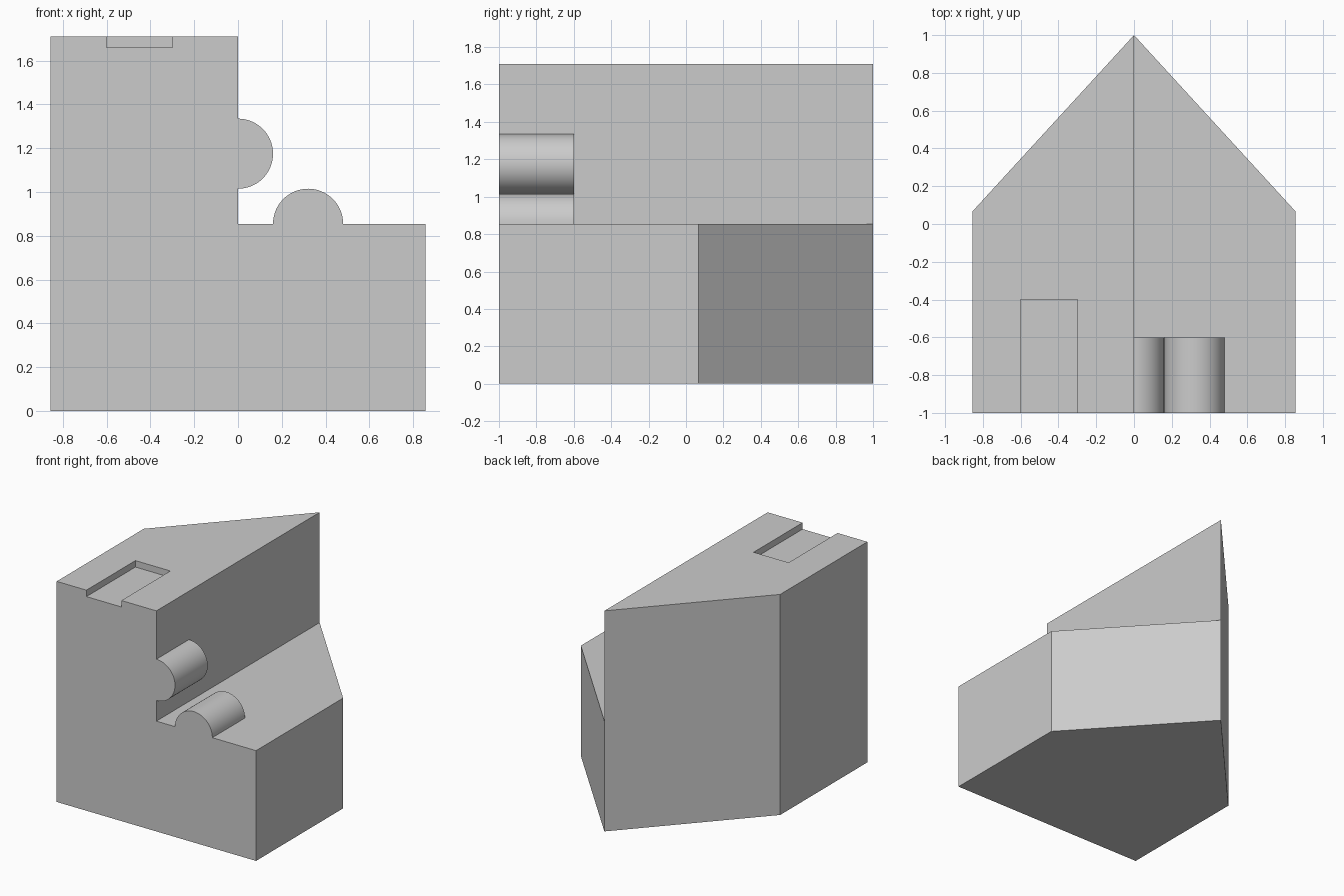
import bpy
import bmesh
import math

cube = bpy.data.objects.get("Cube")
if cube:
    bpy.data.objects.remove(cube, do_unlink=True)

# Main sizes
HALF = 0.855         # half width, also the step height
SHOULDER = 0.067     # y where the sides turn in to the rear point
PEG_R = 0.16
PEG_BACK = -0.6

grey = bpy.data.materials.new("plain grey")
grey.use_nodes = True
grey.diffuse_color = (0.6, 0.6, 0.6, 1)
grey.node_tree.nodes["Principled BSDF"].inputs["Base Color"].default_value = (0.6, 0.6, 0.6, 1)


def prism(name, outline, depth):
    """Closed prism: a 3D outline swept along the depth vector."""
    bm = bmesh.new()
    face = bm.faces.new([bm.verts.new(p) for p in outline])
    swept = bmesh.ops.extrude_face_region(bm, geom=[face], use_keep_orig=True)
    verts = [g for g in swept["geom"] if isinstance(g, bmesh.types.BMVert)]
    bmesh.ops.translate(bm, verts=verts, vec=depth)
    bmesh.ops.recalc_face_normals(bm, faces=bm.faces)
    mesh = bpy.data.meshes.new(name)
    bm.to_mesh(mesh)
    bm.free()
    mesh.materials.append(grey)
    obj = bpy.data.objects.new(name, mesh)
    bpy.context.collection.objects.link(obj)
    return obj


def half_block(name, side, height):
    plan = [(0, -1), (side * HALF, -1), (side * HALF, SHOULDER), (0, 1)]
    return prism(name, [(x, y, 0) for x, y in plan], (0, 0, height))


def peg(name, x, z, sides=64):
    angles = [math.tau * i / sides for i in range(sides)]
    ring = [(x + PEG_R * math.cos(a), -1, z + PEG_R * math.sin(a)) for a in angles]
    return prism(name, ring, (0, PEG_BACK + 1, 0))


def combine(target, other, operation):
    mod = target.modifiers.new(operation.lower(), 'BOOLEAN')
    mod.operation = operation
    mod.solver = 'EXACT'
    mod.object = other
    bpy.ops.object.select_all(action='DESELECT')
    bpy.context.view_layer.objects.active = target
    target.select_set(True)
    bpy.ops.object.modifier_apply(modifier=mod.name)
    bpy.data.objects.remove(other, do_unlink=True)


# Tall half and low half form the stepped, pointed block
body = half_block("stepped_block", -1, 2 * HALF)
combine(body, half_block("low_step", 1, HALF), 'UNION')

# Half-round pegs on the step wall and the step floor
combine(body, peg("wall_peg", 0, 1.175), 'UNION')
combine(body, peg("floor_peg", 0.32, HALF), 'UNION')

# Shallow slot in the top, open to the front
slot_plan = [(-0.6, -1.1), (-0.3, -1.1), (-0.3, -0.4), (-0.6, -0.4)]
slot = prism("slot_cutter", [(x, y, 1.66) for x, y in slot_plan], (0, 0, 0.2))
combine(body, slot, 'DIFFERENCE')

# Tidy coplanar seams, then shade the pegs smooth
bm = bmesh.new()
bm.from_mesh(body.data)
bmesh.ops.remove_doubles(bm, verts=bm.verts, dist=0.0001)
bmesh.ops.dissolve_limit(bm, angle_limit=math.radians(0.5), verts=bm.verts, edges=bm.edges)
bm.to_mesh(body.data)
bm.free()
bpy.ops.object.select_all(action='DESELECT')
bpy.context.view_layer.objects.active = body
body.select_set(True)
bpy.ops.object.shade_smooth_by_angle(angle=math.radians(30))
